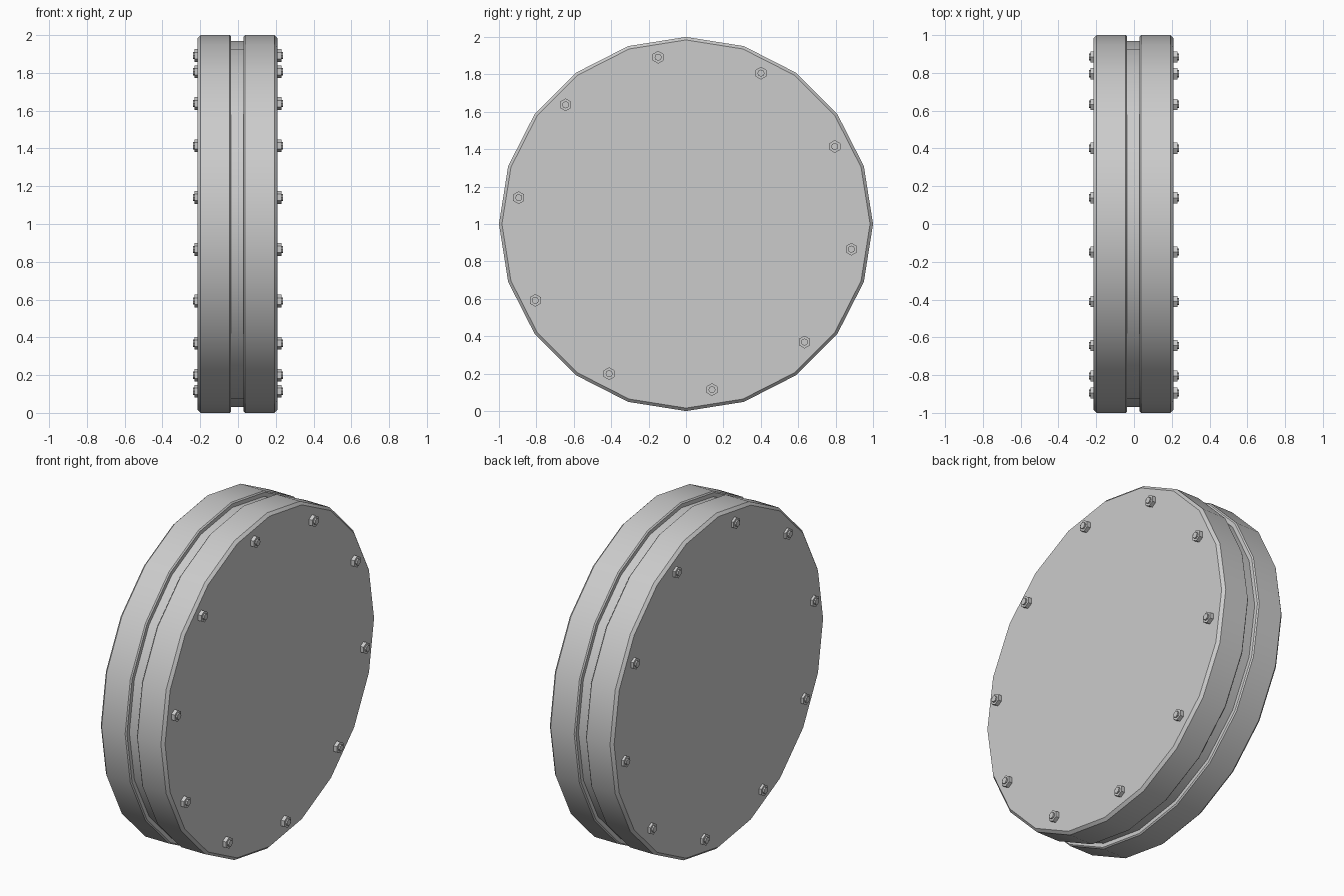
import bpy, bmesh
from math import sin, cos, pi, radians

if "Cube" in bpy.data.objects:
    bpy.data.objects.remove(bpy.data.objects["Cube"])

SIDES = 20
CENTRE_Z = 1.0


def lathe(bm, profile, sides, cy=0.0, cz=CENTRE_Z):
    """Closed solid around an x-parallel axis from (x, radius) rings, capped at both ends."""
    rings = []
    for x, r in profile:
        rings.append([bm.verts.new((x, cy + r * sin(2 * pi * i / sides),
                                    cz + r * cos(2 * pi * i / sides)))
                      for i in range(sides)])
    for a, b in zip(rings, rings[1:]):
        for i in range(sides):
            j = (i + 1) % sides
            bm.faces.new((a[i], a[j], b[j], b[i]))
    bm.faces.new(rings[0])
    bm.faces.new(rings[-1])


def finish(bm, name, smooth=False):
    bmesh.ops.recalc_face_normals(bm, faces=bm.faces)
    me = bpy.data.meshes.new(name)
    bm.to_mesh(me)
    bm.free()
    ob = bpy.data.objects.new(name, me)
    bpy.context.collection.objects.link(ob)
    if smooth:
        bpy.ops.object.select_all(action='DESELECT')
        ob.select_set(True)
        bpy.context.view_layer.objects.active = ob
        bpy.ops.object.shade_smooth_by_angle(angle=radians(30))
    return ob


# Two thick discs with chamfered rims
for name, x0, x1, c0, c1 in (("left_disc", -0.215, -0.037, 0.016, 0.007),
                             ("right_disc", 0.03, 0.208, 0.007, 0.016)):
    bm = bmesh.new()
    lathe(bm, [(x0, 1 - c0), (x0 + c0, 1), (x1 - c1, 1), (x1, 1 - c1)], SIDES)
    finish(bm, name, True)

# Recessed core joining the discs
bm = bmesh.new()
lathe(bm, [(-0.05, 0.97), (0.045, 0.97)], SIDES)
finish(bm, "core", True)

# Ring of ten hex bolts on each face
for side, name in ((-1, "left_bolts"), (1, "right_bolts")):
    bm = bmesh.new()
    for k in range(10):
        a = radians(27.2 + 36 * k)
        y, z = -0.005 + 0.9 * cos(a), CENTRE_Z + 0.003 + 0.9 * sin(a)
        lathe(bm, [(side * 0.2, 0.034), (side * 0.23, 0.034)], 6, y, z)
        lathe(bm, [(side * 0.22, 0.019), (side * 0.239, 0.019)], 8, y, z)
    finish(bm, name)
